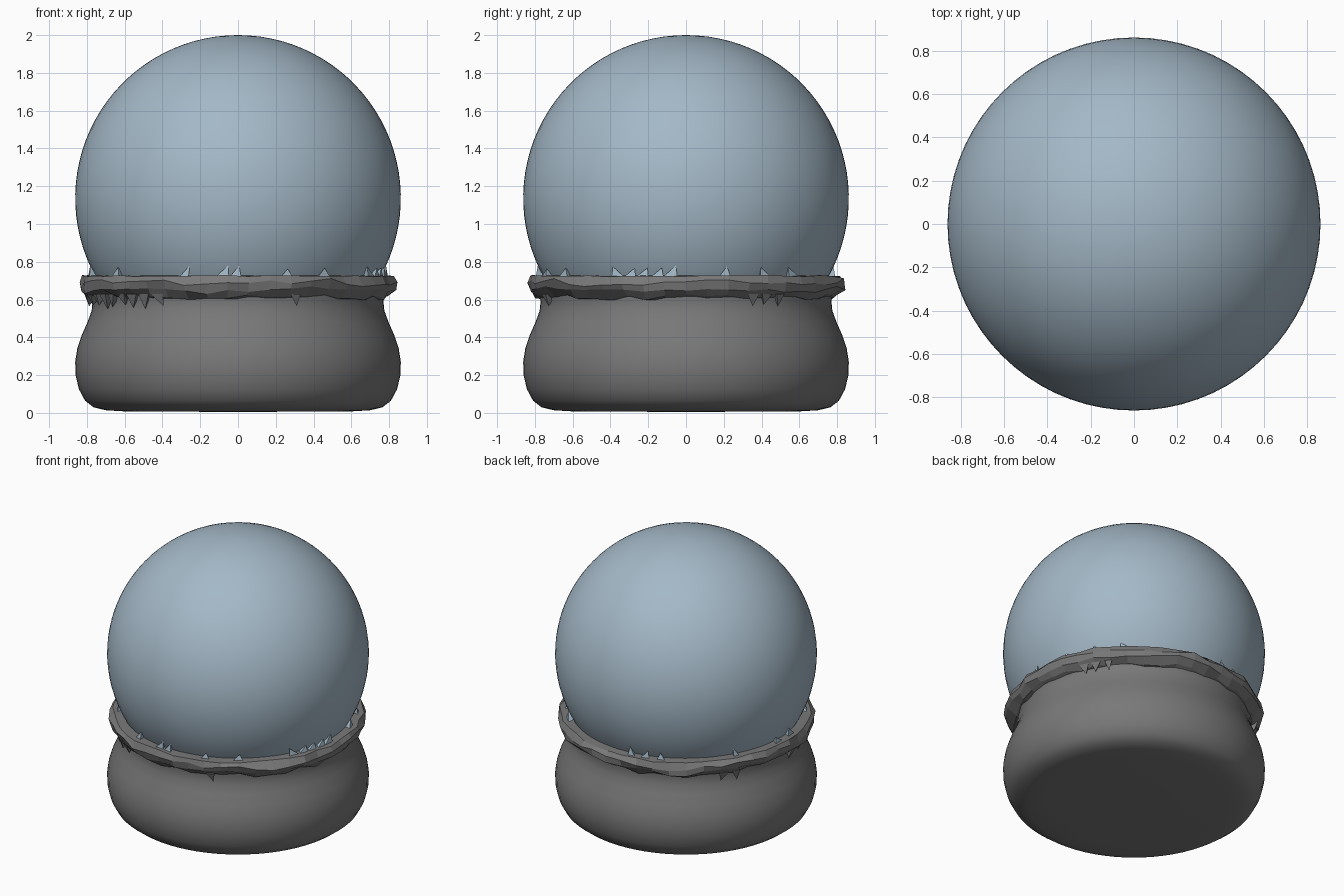
import bpy, bmesh, math, random
from mathutils import Vector

random.seed(4)
cube = bpy.data.objects.get("Cube")
if cube:
    bpy.data.objects.remove(cube, do_unlink=True)


def material(name, rgb):
    m = bpy.data.materials.new(name)
    m.use_nodes = True
    m.diffuse_color = (*rgb, 1)
    m.node_tree.nodes["Principled BSDF"].inputs["Base Color"].default_value = (*rgb, 1)
    return m


glass = material("pale blue glass", (0.37, 0.48, 0.57))
grey = material("dark grey", (0.19, 0.19, 0.19))


def finish(name, bm, mat, smooth):
    bmesh.ops.remove_doubles(bm, verts=bm.verts, dist=0.0005)
    bmesh.ops.recalc_face_normals(bm, faces=bm.faces)
    mesh = bpy.data.meshes.new(name)
    bm.to_mesh(mesh)
    bm.free()
    mesh.materials.append(mat)
    for p in mesh.polygons:
        p.use_smooth = smooth
    ob = bpy.data.objects.new(name, mesh)
    bpy.context.collection.objects.link(ob)
    return ob


def polar(r, angle, z):
    return Vector((r * math.cos(angle), r * math.sin(angle), z))


def lathe(name, profile, mat, steps, smooth=True, closed=False, rough=None):
    """Turn a (radius, height) profile about z, optionally with a rough edge."""
    bm = bmesh.new()
    rings = []
    for i in range(steps):
        a = math.tau * i / steps
        pts = [rough(r, z, a, k) if rough else (r, z) for k, (r, z) in enumerate(profile)]
        rings.append([bm.verts.new(polar(r, a, z)) for r, z in pts])
    n = len(profile)
    for i in range(steps):
        here, there = rings[i], rings[(i + 1) % steps]
        for k in range(n if closed else n - 1):
            j = (k + 1) % n
            bm.faces.new((here[k], there[k], there[j], here[j]))
    return finish(name, bm, mat, smooth)


# Glass ball, open where it sits inside the collar
R, CZ = 0.862, 1.138
arc = [math.radians(-33 + 123 * i / 32) for i in range(33)]
lathe("globe", [(R * math.cos(t), CZ + R * math.sin(t)) for t in arc], glass, 80)

# Rounded, pillow-shaped base with a waist under the collar
base_profile = [(0, 0.005), (0.6, 0.008), (0.7, 0.014), (0.765, 0.03), (0.81, 0.065),
                (0.842, 0.125), (0.86, 0.2), (0.862, 0.27), (0.851, 0.34), (0.828, 0.41),
                (0.797, 0.48), (0.775, 0.54), (0.77, 0.59), (0.78, 0.65)]
lathe("base", base_profile, grey, 72)


# Rough, faceted collar with a flat top
def chip(r, z, a, k):
    if k in (0, 5):
        return r, z
    wave = 0.008 * math.sin(5 * a + 1) + 0.005 * math.sin(11 * a)
    dz = random.uniform(-0.006, 0.003) if k == 1 else wave + random.uniform(-0.012, 0.012)
    return r + random.uniform(-0.014, 0.012), z + dz


collar_profile = [(0.74, 0.727), (0.825, 0.727), (0.847, 0.69),
                  (0.835, 0.65), (0.79, 0.612), (0.745, 0.6)]
lathe("collar", collar_profile, grey, 46, smooth=False, closed=True, rough=chip)


# Small broken chips along the collar, each a three-sided spike
def chips(name, degrees, mat, root_z, tip_z, root_r, tip_r):
    bm = bmesh.new()
    for d in degrees:
        a = math.radians(d)
        half = random.uniform(0.03, 0.05)
        z = tip_z + random.uniform(-0.012, 0.012)
        corners = [polar(root_r, a - half, root_z), polar(root_r, a + half, root_z),
                   polar(root_r - 0.07, a, root_z),
                   polar(tip_r, a + random.uniform(-half, half), z)]
        v = [bm.verts.new(c) for c in corners]
        for f in ((0, 1, 3), (1, 2, 3), (2, 0, 3), (0, 2, 1)):
            bm.faces.new([v[i] for i in f])
    return finish(name, bm, mat, False)


upper = [15, 32, 46, 98, 105, 113, 150, 176, 186, 215, 249, 264, 269,
         289, 305, 333, 338, 343, 349, 354]
chips("glass_chips", upper, glass, 0.72, 0.772, 0.795, 0.785)
lower = [26, 32, 38, 143, 149, 186, 194, 201, 208, 214, 220, 226, 232, 238, 292]
chips("collar_chips", lower, grey, 0.63, 0.56, 0.815, 0.79)
